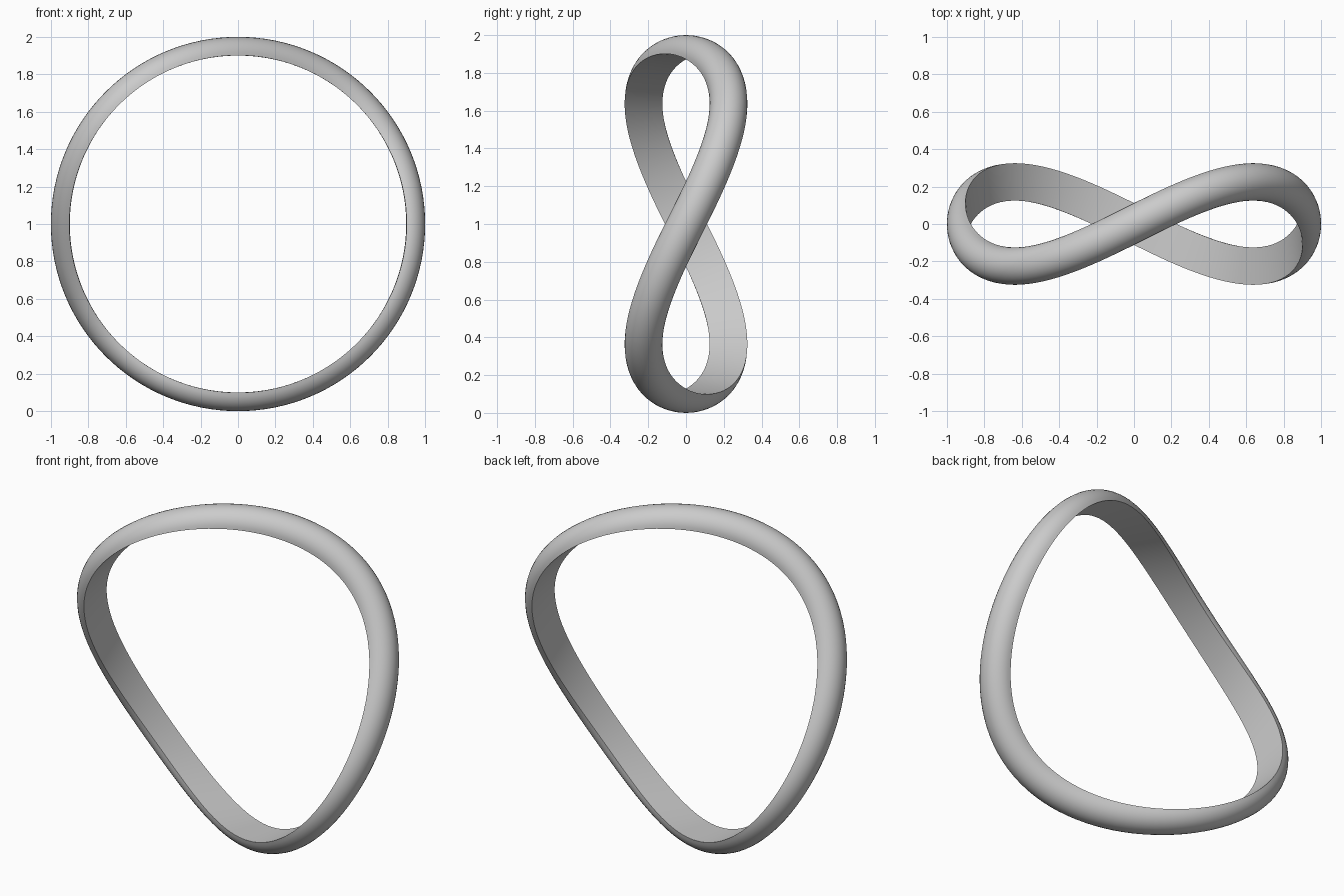
import bpy, bmesh, math
from mathutils import Vector

if "Cube" in bpy.data.objects:
    bpy.data.objects.remove(bpy.data.objects["Cube"])

N = 128        # steps around the ring
M = 16         # steps around the half-round outer face
R = 0.9        # inner radius
W = 0.1        # half-round section radius
A = 0.225      # sideways wave height

# Wavy bangle: D-shaped section, flat inside and round outside
bm = bmesh.new()
rings = []
for i in range(N):
    t = 2 * math.pi * i / N
    radial = Vector((math.cos(t), 0, math.sin(t)))
    centre = radial * R + Vector((0, A * math.sin(2 * t), 1))
    tangent = Vector((-R * math.sin(t), 2 * A * math.cos(2 * t), R * math.cos(t)))
    side = tangent.cross(radial).normalized()
    ring = []
    for j in range(M + 1):
        p = math.pi * (j / M - 0.5)
        ring.append(bm.verts.new(centre + radial * W * math.cos(p) + side * W * math.sin(p)))
    rings.append(ring)

for i in range(N):
    a, b = rings[i], rings[(i + 1) % N]
    for j in range(M + 1):
        k = (j + 1) % (M + 1)
        bm.faces.new((a[j], a[k], b[k], b[j]))
bmesh.ops.recalc_face_normals(bm, faces=bm.faces)

mesh = bpy.data.meshes.new("wavy_ring")
bm.to_mesh(mesh)
bm.free()
ring_obj = bpy.data.objects.new("wavy_ring", mesh)
bpy.context.collection.objects.link(ring_obj)

# Smooth shading with crisp inner edges
bpy.context.view_layer.objects.active = ring_obj
ring_obj.select_set(True)
bpy.ops.object.shade_smooth_by_angle(angle=math.radians(40))
